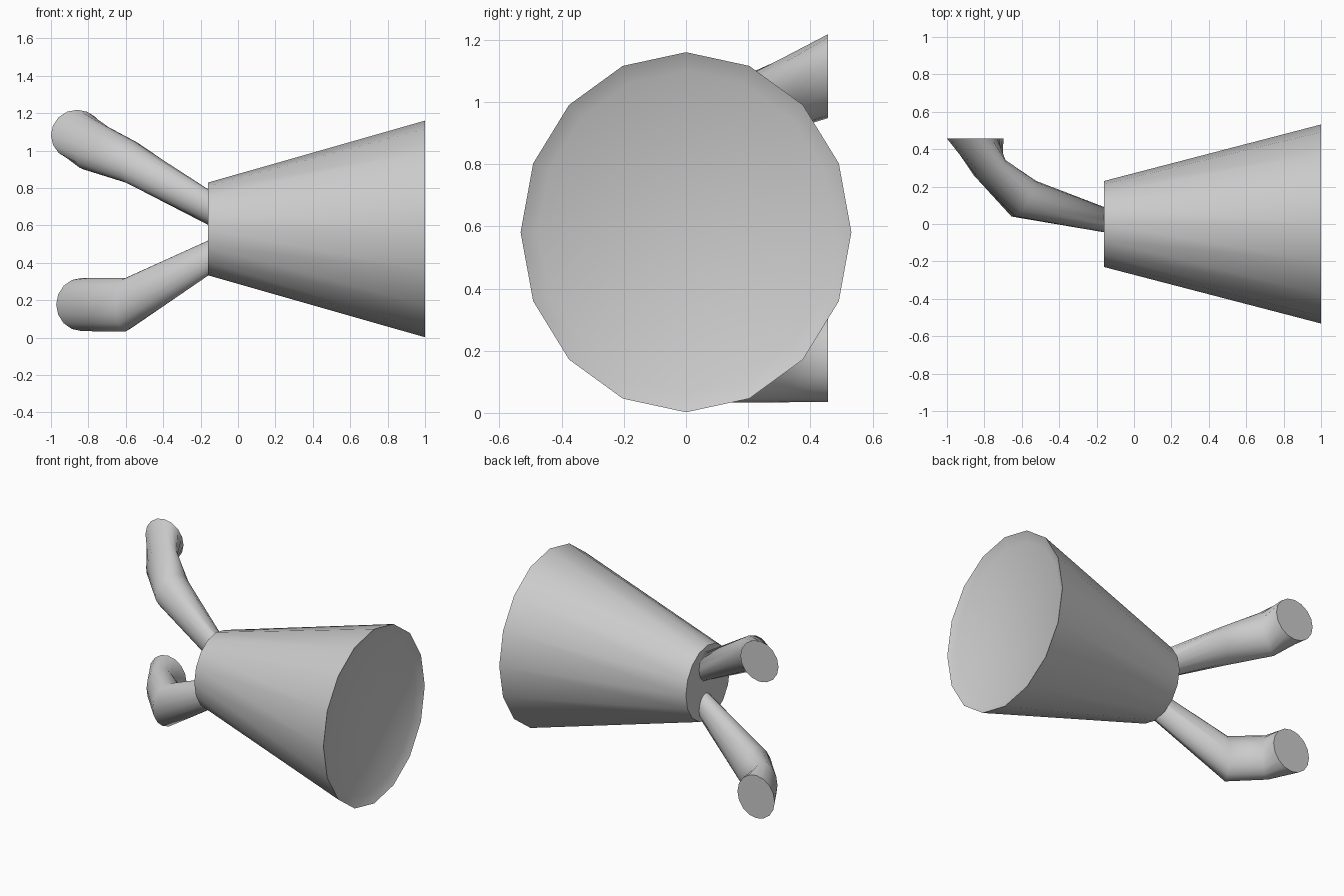
import bpy, bmesh, math
from mathutils import Vector

if "Cube" in bpy.data.objects:
    bpy.data.objects.remove(bpy.data.objects["Cube"])

SIDES = 16


def loft(name, rings):
    """Capped tube through elliptical rings, each (centre, half axis, half axis)."""
    bm = bmesh.new()
    loops = []
    for c, u, v in rings:
        c, u, v = Vector(c), Vector(u), Vector(v)
        angles = [2 * math.pi * i / SIDES for i in range(SIDES)]
        loops.append([bm.verts.new(c + u * math.cos(a) + v * math.sin(a)) for a in angles])
    for a, b in zip(loops, loops[1:]):
        for i in range(SIDES):
            j = (i + 1) % SIDES
            bm.faces.new((a[i], a[j], b[j], b[i]))
    bm.faces.new(loops[0])
    bm.faces.new(loops[-1])
    bmesh.ops.recalc_face_normals(bm, faces=bm.faces)
    mesh = bpy.data.meshes.new(name)
    bm.to_mesh(mesh)
    bm.free()
    obj = bpy.data.objects.new(name, mesh)
    bpy.context.collection.objects.link(obj)
    bpy.ops.object.select_all(action='DESELECT')
    obj.select_set(True)
    bpy.context.view_layer.objects.active = obj
    bpy.ops.object.shade_smooth_by_angle(angle=math.radians(60))
    return obj


# Tapered horn body, lying along x, with a shallow dished mouth
loft("horn_body", [
    ((-0.16, 0, 0.581), (0, 0.23, 0), (0, 0, 0.248)),
    ((1.0, 0, 0.581), (0, 0.532, 0), (0, 0, 0.579)),
    ((0.97, 0, 0.581), (0, 0.477, 0), (0, 0, 0.519)),
])

# Upper bent pipe, widening to a flat end facing the back
loft("upper_pipe", [
    ((-0.155, 0.022, 0.695), (0, 0.067, 0), (0, 0, 0.095)),
    ((-0.578, 0.135, 0.94), (0.055, 0.095, 0), (0.019, 0, 0.112)),
    ((-0.77, 0.298, 1.017), (0.067, 0.047, 0), (0.055, 0, 0.118)),
    ((-0.86, 0.457, 1.083), (0.14, 0, 0), (0, 0, 0.135)),
])

# Lower bent pipe
loft("lower_pipe", [
    ((-0.155, 0.022, 0.428), (0, 0.067, 0), (0, 0, 0.093)),
    ((-0.6, 0.135, 0.177), (0.055, 0.095, 0), (0, 0, 0.143)),
    ((-0.775, 0.298, 0.177), (0.073, 0.047, 0), (0, 0, 0.143)),
    ((-0.835, 0.457, 0.177), (0.137, 0, 0), (0, 0, 0.142)),
])
